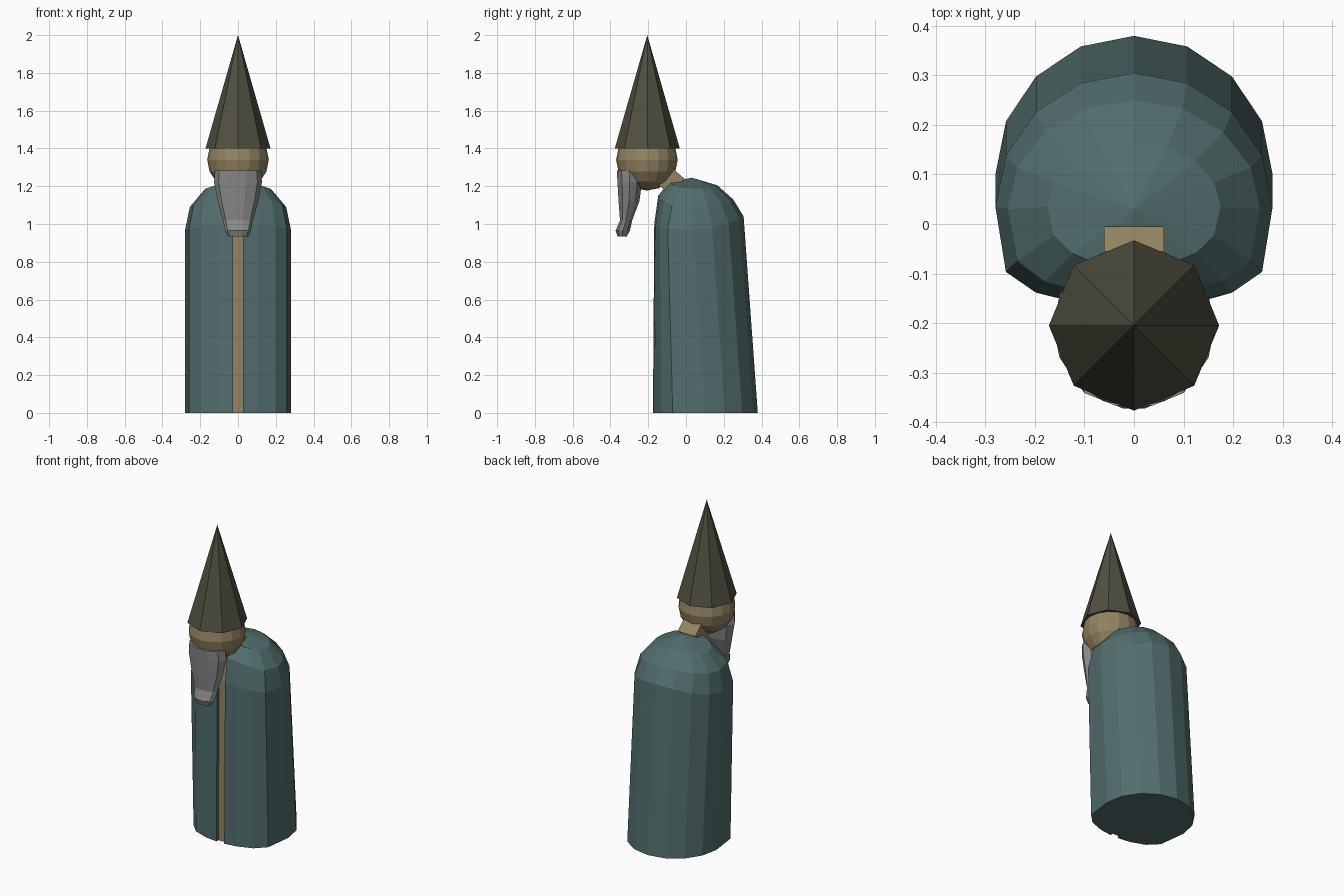
import bpy, bmesh, math
from mathutils import Vector

cube = bpy.data.objects.get("Cube")
if cube:
    bpy.data.objects.remove(cube, do_unlink=True)


def material(name, rgb):
    m = bpy.data.materials.new(name)
    m.use_nodes = True
    m.diffuse_color = (*rgb, 1)
    m.node_tree.nodes["Principled BSDF"].inputs["Base Color"].default_value = (*rgb, 1)
    return m


TEAL = material("teal cloth", (0.085, 0.155, 0.155))
TAN = material("tan skin", (0.29, 0.23, 0.12))
OLIVE = material("dark olive felt", (0.08, 0.078, 0.051))
GREY = material("grey hair", (0.25, 0.25, 0.25))


def finish(name, bm, *mats):
    bmesh.ops.recalc_face_normals(bm, faces=bm.faces)
    me = bpy.data.meshes.new(name)
    bm.to_mesh(me)
    bm.free()
    for m in mats:
        me.materials.append(m)
    ob = bpy.data.objects.new(name, me)
    bpy.context.collection.objects.link(ob)
    return ob


def loft(bm, rings, tip=None):
    """Skin a stack of closed rings; close the end with a cap or a tip point."""
    rows = [[bm.verts.new(p) for p in r] for r in rings]
    n = len(rows[0])
    for a, b in zip(rows, rows[1:]):
        for i in range(n):
            j = (i + 1) % n
            bm.faces.new((a[i], a[j], b[j], b[i]))
    bm.faces.new(rows[0][::-1])
    if tip:
        t = bm.verts.new(tip)
        for i in range(n):
            bm.faces.new((rows[-1][i], rows[-1][(i + 1) % n], t))
    else:
        bm.faces.new(rows[-1])


# Robe: hunched tube with a flattened front and a narrow open slit
SLIT, DEPTH = 0.027, 0.02


def robe_ring(w, cy, front, back, z_side, z_front, z_back, p):
    f = Vector((0, front, z_front))
    ring = [f + Vector((x, y, 0)) for x, y in
            ((-SLIT, 0), (-SLIT, DEPTH), (SLIT, DEPTH), (SLIT, 0))]
    for i in range(1, 16):
        t = math.tau * i / 16
        c = math.cos(t)
        if c > 0:
            y, z_end = cy + (front - cy) * c ** p, z_front
        else:
            y, z_end = cy - (back - cy) * c, z_back
        ring.append(Vector((w * math.sin(t), y, z_side + (z_end - z_side) * c * c)))
    return ring


bm = bmesh.new()
loft(bm, [
    robe_ring(0.28, 0.10, -0.175, 0.38, 0, 0, 0, 0.5),
    robe_ring(0.28, 0.035, -0.168, 0.305, 0.97, 1.0, 1.04, 0.45),
    robe_ring(0.255, 0.03, -0.147, 0.25, 1.09, 1.15, 1.13, 0.55),
    robe_ring(0.175, 0.035, -0.09, 0.165, 1.185, 1.22, 1.205, 0.8),
], tip=(0, 0.03, 1.245))
bm.faces.ensure_lookup_table()
for f in bm.faces:
    # the back wall of the slit shows the lining
    if len(f.verts) == 4 and all(abs(v.co.x) < SLIT + 0.001 for v in f.verts):
        if max(v.co.x for v in f.verts) - min(v.co.x for v in f.verts) > SLIT:
            f.material_index = 1
finish("robe", bm, TEAL, TAN)

# Neck: slanted block between the hunched shoulders and the head
bm = bmesh.new()
side = ((-0.18, 1.38), (-0.06, 1.285), (-0.005, 1.237), (-0.1, 1.17), (-0.2, 1.25))
loft(bm, [[(x, y, z) for y, z in side] for x in (-0.061, 0.061)])
finish("neck", bm, TAN)

# Head
bm = bmesh.new()
bmesh.ops.create_uvsphere(bm, u_segments=16, v_segments=8, radius=0.163)
head = finish("head", bm, TAN)
head.location = (0, -0.207, 1.34)

# Pointed hat
bm = bmesh.new()
bmesh.ops.create_cone(bm, cap_ends=True, segments=8, radius1=0.172, radius2=0, depth=0.6)
hat = finish("hat", bm, OLIVE)
hat.location = (0, -0.205, 1.7)

# Beard: wide at the cheeks, tapering to a blunt curled end
bm = bmesh.new()
rings = []
for w, cy, ry, z in ((0.122, -0.302, 0.068, 1.283), (0.127, -0.298, 0.068, 1.22),
                     (0.107, -0.302, 0.058, 1.12), (0.08, -0.317, 0.034, 1.02),
                     (0.068, -0.335, 0.04, 0.965), (0.052, -0.338, 0.025, 0.933)):
    rings.append([(w * math.sin(t), cy - ry * math.cos(t), z)
                  for t in (math.tau * (i + 0.5) / 10 for i in range(10))])
loft(bm, rings[::-1])
finish("beard", bm, GREY)
